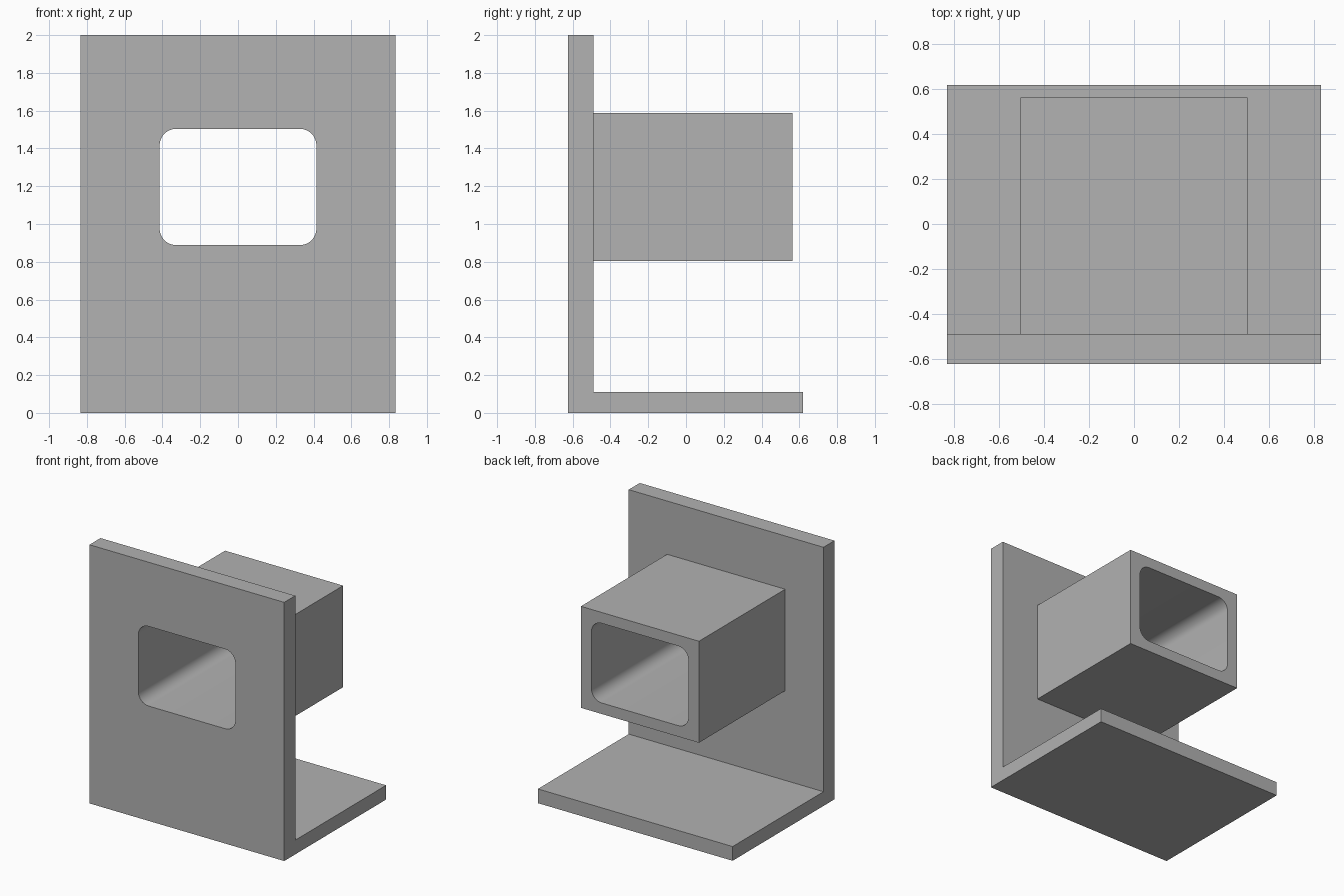
import bpy, bmesh, math
from mathutils import Vector

cube = bpy.data.objects.get("Cube")
if cube:
    bpy.data.objects.remove(cube, do_unlink=True)

grey = bpy.data.materials.new("plain grey")
grey.use_nodes = True
colour = (0.445, 0.445, 0.445, 1)
grey.diffuse_color = colour
grey.node_tree.nodes["Principled BSDF"].inputs["Base Color"].default_value = colour


def prism(name, points, depth):
    """Extrude a closed outline of 3D points along a vector."""
    bm = bmesh.new()
    face = bm.faces.new([bm.verts.new(p) for p in points])
    result = bmesh.ops.extrude_face_region(bm, geom=[face])
    moved = [v for v in result["geom"] if isinstance(v, bmesh.types.BMVert)]
    bmesh.ops.translate(bm, verts=moved, vec=depth)
    bmesh.ops.recalc_face_normals(bm, faces=bm.faces)
    mesh = bpy.data.meshes.new(name)
    bm.to_mesh(mesh)
    bm.free()
    mesh.materials.append(grey)
    obj = bpy.data.objects.new(name, mesh)
    bpy.context.collection.objects.link(obj)
    return obj


def rounded_outline(half_width, z0, z1, radius, y, steps=10):
    """Rounded rectangle facing the front."""
    points = []
    corners = [(1, z1 - radius), (-1, z1 - radius), (-1, z0 + radius), (1, z0 + radius)]
    for i, (side, z) in enumerate(corners):
        for s in range(steps + 1):
            a = math.pi / 2 * (i + s / steps)
            points.append((side * (half_width - radius) + radius * math.cos(a),
                           y, z + radius * math.sin(a)))
    return points


def combine(target, other, operation):
    """Apply a boolean and discard the helper."""
    mod = target.modifiers.new(operation, "BOOLEAN")
    mod.object, mod.operation, mod.solver = other, operation, "EXACT"
    bpy.context.view_layer.objects.active = target
    bpy.ops.object.modifier_apply(modifier=mod.name)
    bpy.data.objects.remove(other, do_unlink=True)


# L-shaped bracket: upright front plate and base plate
front, back, inner = -0.625, 0.62, -0.49
width = 0.833
profile = [(front, 0), (back, 0), (back, 0.11), (inner, 0.11), (inner, 2), (front, 2)]
bracket = prism("bracket_with_tube", [(-width, y, z) for y, z in profile],
                Vector((2 * width, 0, 0)))

# Rectangular tube behind the plate, rooted inside it
x, z0, z1, root, tip = 0.505, 0.803, 1.588, -0.56, 0.563
tube = prism("tube", [(-x, root, z0), (x, root, z0), (x, root, z1), (-x, root, z1)],
             Vector((0, tip - root, 0)))
combine(bracket, tube, "UNION")

# Rounded opening through plate and tube
bore = prism("bore_cutter", rounded_outline(0.415, 0.888, 1.504, 0.088, -1),
             Vector((0, 2, 0)))
combine(bracket, bore, "DIFFERENCE")

# Smooth the rounded bore corners while keeping edges sharp
bpy.ops.object.select_all(action="DESELECT")
bracket.select_set(True)
bpy.context.view_layer.objects.active = bracket
bpy.ops.object.shade_smooth_by_angle(angle=math.radians(30))
